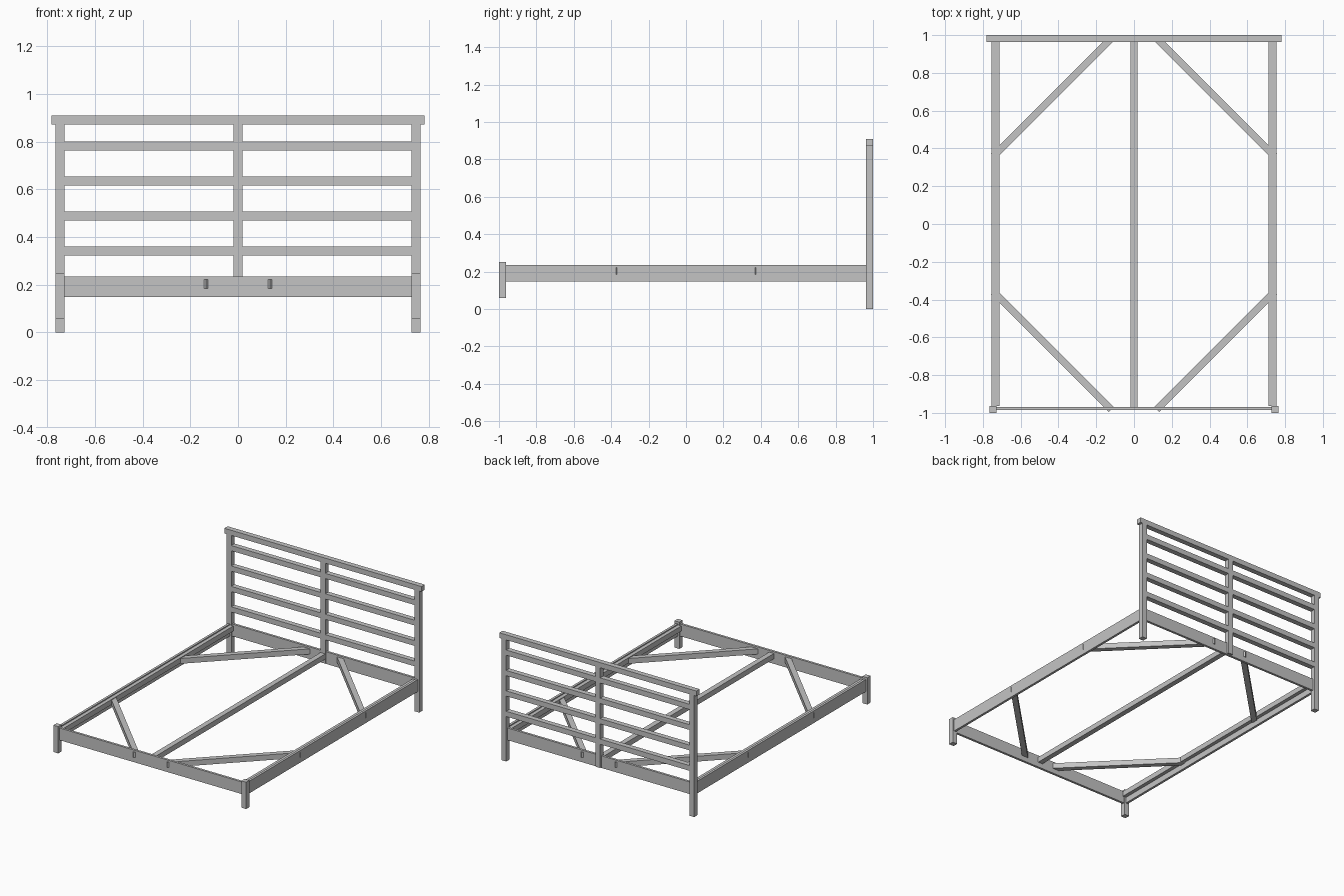
import bpy
import math
from mathutils import Vector

cube = bpy.data.objects.get("Cube")
if cube:
    bpy.data.objects.remove(cube, do_unlink=True)

grey = bpy.data.materials.new("light grey")
grey.use_nodes = True
colour = (0.55, 0.55, 0.55, 1)
grey.diffuse_color = colour
grey.node_tree.nodes["Principled BSDF"].inputs["Base Color"].default_value = colour


def box(name, x, y, z, turn=0):
    """Box from (low, high) extents, turned about its own vertical axis."""
    low, high = Vector((x[0], y[0], z[0])), Vector((x[1], y[1], z[1]))
    bpy.ops.mesh.primitive_cube_add(size=1, location=(low + high) / 2, rotation=(0, 0, turn))
    ob = bpy.context.object
    ob.name = name
    ob.scale = high - low
    ob.data.materials.append(grey)
    return ob


def span(a, b, side):
    return tuple(sorted((a * side, b * side)))


BAR = 0.0375          # square timber
INNER = 1 - BAR       # inner face of the end posts
POST_IN, POST_OUT = 0.727, 0.765
RAIL_Z = (0.148, 0.235)
BRACE_Z = (0.184, 0.222)

# Headboard
box("headboard_cap", (-0.782, 0.782), (INNER, 1), (0.872, 0.909))
box("headboard_centre_post", (-BAR / 2, BAR / 2), (INNER, 1), (0.153, 0.872))
for i in range(4):
    z = 0.3225 + i * 0.1465
    for side, label in ((1, "left"), (-1, "right")):
        box(f"headboard_slat_{label}_{i + 1}", span(BAR / 2, POST_IN, side),
            (INNER, 1), (z, z + BAR))

# Posts, side rails and ledges
for side, label in ((1, "left"), (-1, "right")):
    posts = span(POST_IN, POST_OUT, side)
    box(f"headboard_post_{label}", posts, (INNER, 1), (0, 0.872))
    box(f"foot_post_{label}", posts, (-1, -INNER), (0.058, 0.25))
    box(f"side_rail_{label}", span(0.737, 0.754, side), (-INNER, INNER), RAIL_Z)
    box(f"side_ledge_{label}", span(0.711, 0.737, side), (-INNER, INNER), (0.19, 0.2275))

# End rails and centre beam
for side, label in ((1, "head"), (-1, "foot")):
    box(f"{label}_rail", (-POST_IN, POST_IN), span(0.969, 0.986, side), RAIL_Z)
box("centre_beam", (-BAR / 2, BAR / 2), (-0.969, 0.969), BRACE_Z)

# Diagonal corner braces, whose outer tips just pass through the rails
tip_side, tip_end = Vector((0.757, 0.372)), Vector((0.134, 0.995))
length = (tip_end - tip_side).length
middle = (tip_side + tip_end) / 2 - Vector((1, 1)).normalized() * BAR / 2
for sx, lx in ((1, "left"), (-1, "right")):
    for sy, ly in ((1, "head"), (-1, "foot")):
        cx, cy = middle.x * sx, middle.y * sy
        box(f"corner_brace_{ly}_{lx}", (cx - length / 2, cx + length / 2),
            (cy - BAR / 2, cy + BAR / 2), BRACE_Z, -sx * sy * math.pi / 4)
